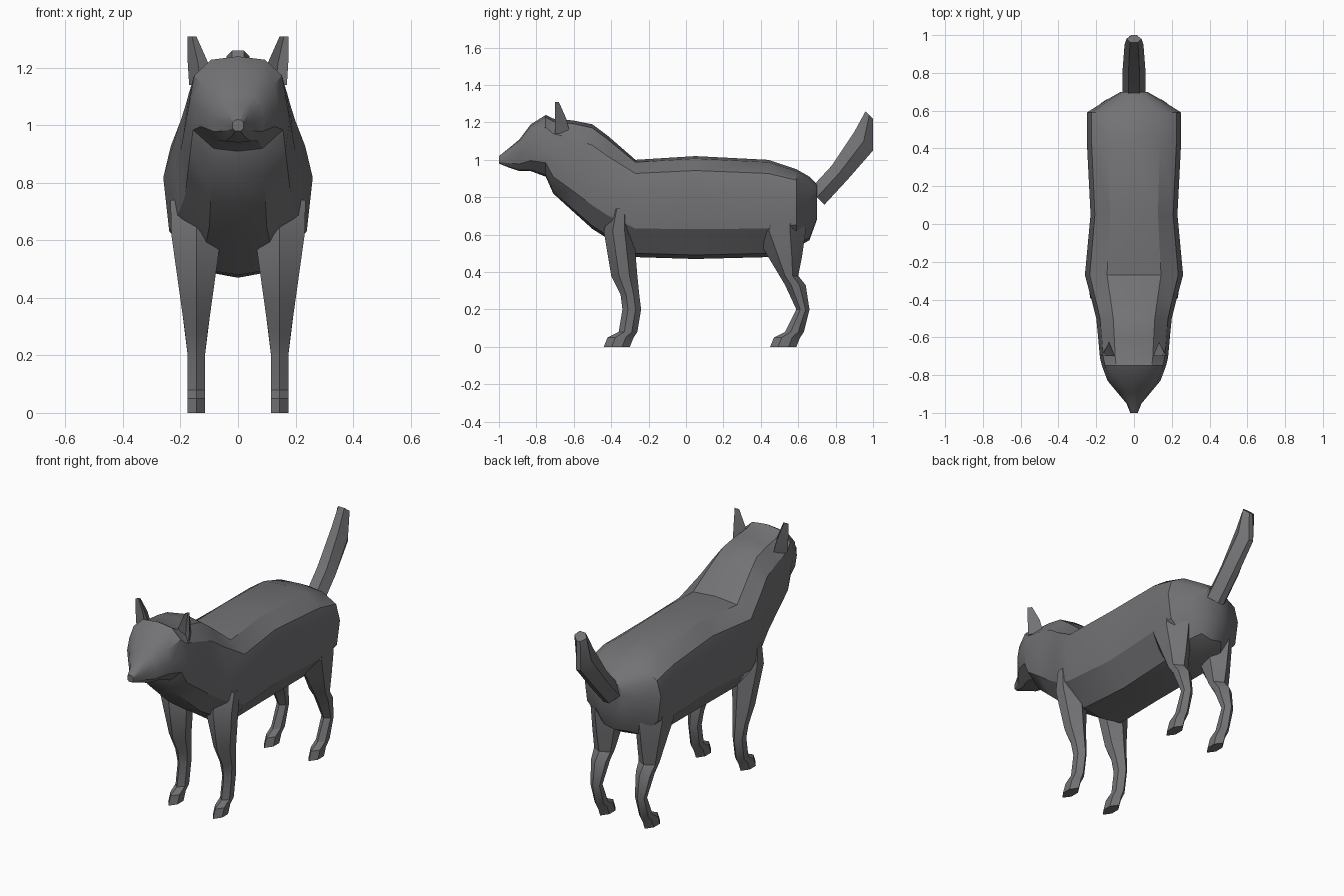
import bpy
import bmesh

cube = bpy.data.objects.get("Cube")
if cube:
    bpy.data.objects.remove(cube, do_unlink=True)

fur = bpy.data.materials.new("grey fur")
fur.use_nodes = True
fur_colour = (0.17, 0.17, 0.18, 1)
fur.diffuse_color = fur_colour
fur.node_tree.nodes["Principled BSDF"].inputs["Base Color"].default_value = fur_colour

parts = []


def loft(name, rings, side=1):
    """Skin a list of closed rings and cap both ends; side=-1 mirrors in x."""
    bm = bmesh.new()
    loops = [[bm.verts.new((side * x, y, z)) for x, y, z in ring] for ring in rings]
    for near, far in zip(loops, loops[1:]):
        for i in range(len(near)):
            bm.faces.new((near[i - 1], near[i], far[i], far[i - 1]))
    bm.faces.new(loops[0])
    bm.faces.new(loops[-1])
    bmesh.ops.recalc_face_normals(bm, faces=bm.faces)
    mesh = bpy.data.meshes.new(name)
    bm.to_mesh(mesh)
    bm.free()
    mesh.materials.append(fur)
    obj = bpy.data.objects.new(name, mesh)
    bpy.context.collection.objects.link(obj)
    parts.append(obj)


def body_ring(y, top, bottom, width):
    """Symmetric upright slice: flattened back, full flank, narrower belly."""
    fullness = 0.65 if y > -0.3 else 0.5
    widest = bottom + fullness * (top - bottom)
    rise, drop = top - widest, widest - bottom
    half = [
        (width * 0.55, top - rise * 0.07),
        (width * 0.9, widest + rise * 0.6),
        (width, widest),
        (width * 0.92, widest - drop * 0.55),
        (width * 0.5, bottom + drop * 0.06),
    ]
    right = [(x, y, z) for x, z in half]
    left = [(-x, y, z) for x, z in reversed(half)]
    return [(0, y, top)] + right + [(0, y, bottom)] + left


def leg_ring(z, front, back):
    """Six-sided level slice, ridged front and back, widening towards the body."""
    middle = 0.145
    reach = min(max(0.03, z * 0.14), 0.09)
    outer, inner = middle + reach, middle - reach
    depth = back - front
    near, far = front + depth * 0.3, back - depth * 0.3
    return [(middle, front, z), (outer, near, z), (outer, far, z),
            (middle, back, z), (inner, far, z), (inner, near, z)]


def tail_ring(y, z, width, tilt):
    """Six-sided slice leaning back, broad on top and narrow underneath."""
    upper, lower = (y - tilt, z + tilt), (y + tilt, z - tilt)
    broad, narrow = width * 0.5, width * 0.3
    return [(-broad, *upper), (broad, *upper), (width, y, z),
            (narrow, *lower), (-narrow, *lower), (-width, y, z)]


def ear_ring(z, middle, reach, depth):
    """Level slice of an ear that is hollow at the front."""
    front = -0.7
    return [(middle + reach, front, z), (middle, front + depth, z),
            (middle - reach, front, z), (middle, front + depth * 0.3, z)]


# Rump, trunk, neck, head and muzzle: y, top, bottom, half width
body = [
    (0.7, 0.87, 0.68, 0.07),
    (0.66, 0.91, 0.57, 0.14),
    (0.59, 0.95, 0.53, 0.25),
    (0.44, 1, 0.48, 0.25),
    (0.05, 1.02, 0.47, 0.23),
    (-0.27, 1, 0.48, 0.26),
    (-0.42, 1.13, 0.58, 0.22),
    (-0.5, 1.19, 0.63, 0.2),
    (-0.6, 1.21, 0.72, 0.19),
    (-0.71, 1.22, 0.82, 0.18),
    (-0.75, 1.24, 0.91, 0.17),
    (-0.83, 1.19, 0.94, 0.14),
    (-0.89, 1.11, 0.94, 0.09),
    (-0.95, 1.06, 0.96, 0.04),
    (-1, 1.02, 0.98, 0.02),
]
loft("body_and_head", [body_ring(*row) for row in body])

# Raised tail: y, z, half width, half thickness
tail = [
    (0.7, 0.8, 0.06, 0.04),
    (0.82, 0.93, 0.06, 0.04),
    (0.95, 1.1, 0.05, 0.05),
    (0.98, 1.24, 0.04, 0.02),
]
loft("tail", [tail_ring(*row) for row in tail])

# Legs from the joint to the ankle: z, front, back
front_leg = [
    (0.74, -0.4, -0.3),
    (0.62, -0.44, -0.28),
    (0.38, -0.4, -0.26),
    (0.28, -0.35, -0.25),
    (0.2, -0.34, -0.24),
]
hind_leg = [
    (0.82, 0.44, 0.61),
    (0.62, 0.36, 0.64),
    (0.48, 0.44, 0.62),
    (0.38, 0.5, 0.6),
    (0.33, 0.53, 0.64),
    (0.2, 0.59, 0.66),
]

# Paw shared by all legs, measured back from the toe
paw = [(0.08, 0.08, 0.18), (0.05, 0.02, 0.16), (0, 0, 0.14)]

# Ear from base to tip: z, middle, half width, depth
ear = [(1.14, 0.13, 0.04, 0.08), (1.22, 0.14, 0.035, 0.06), (1.31, 0.16, 0.015, 0.02)]


def leg_rings(upper, toe):
    """Join an upper leg to a paw whose toe sits at the given y."""
    lower = [(z, toe + front, toe + back) for z, front, back in paw]
    return [leg_ring(*row) for row in upper + lower]


for side, label in ((1, "left"), (-1, "right")):
    loft(label + "_front_leg", leg_rings(front_leg, -0.44), side)
    loft(label + "_hind_leg", leg_rings(hind_leg, 0.45), side)
    loft(label + "_ear", [ear_ring(*row) for row in ear], side)

# Soft shading that keeps the hard creases
bpy.ops.object.select_all(action="DESELECT")
for part in parts:
    part.select_set(True)
bpy.context.view_layer.objects.active = parts[0]
bpy.ops.object.shade_smooth_by_angle()
